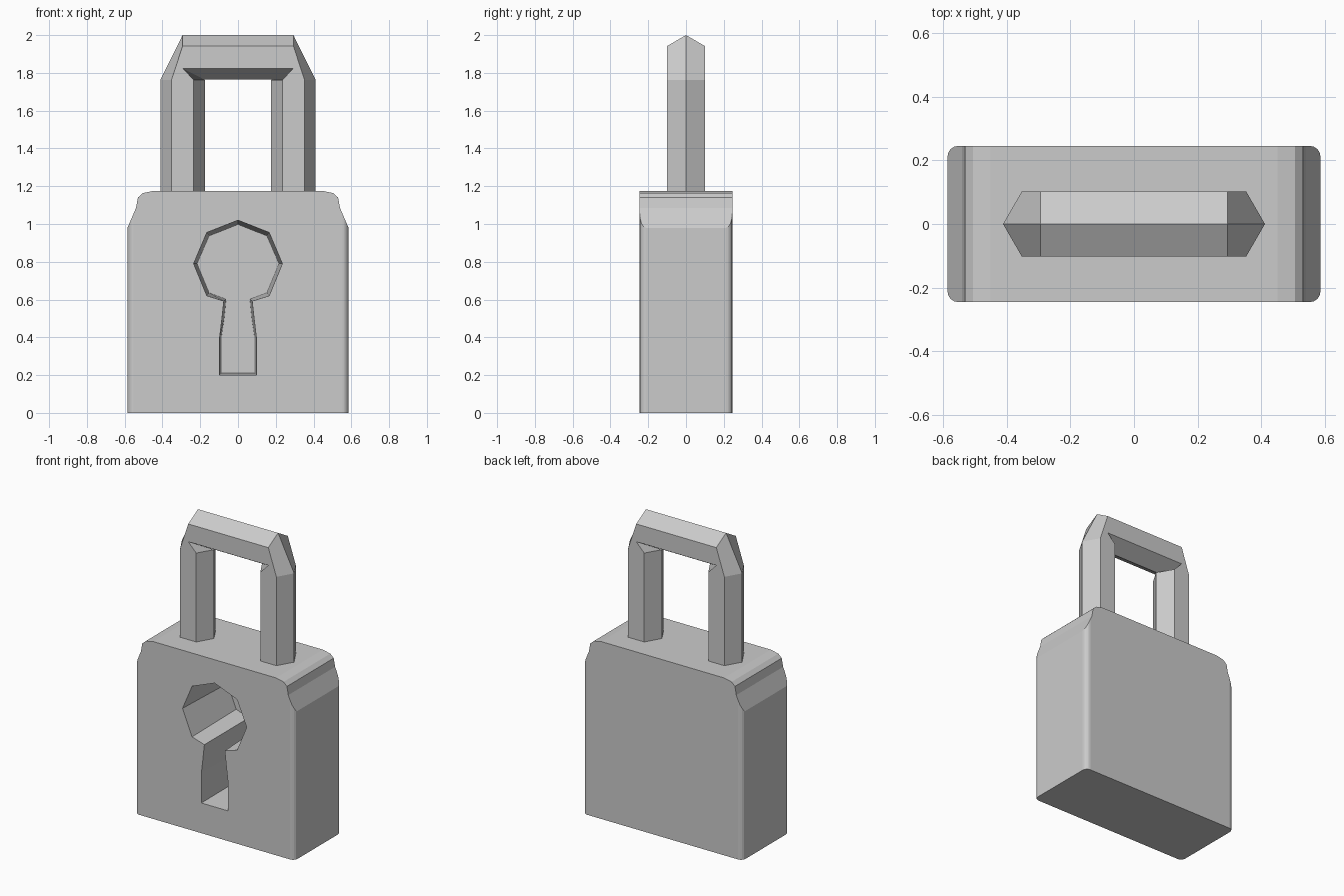
import bpy, math

if "Cube" in bpy.data.objects:
    bpy.data.objects.remove(bpy.data.objects["Cube"])


def mesh_from_rings(name, rings):
    """Closed solid lofted through rings of equal point count, capped at both ends."""
    n = len(rings[0])
    verts = [p for r in rings for p in r]
    faces = [tuple(range(n))[::-1],
             tuple(range(len(verts) - n, len(verts)))]
    for k in range(len(rings) - 1):
        for i in range(n):
            j = (i + 1) % n
            faces.append((k * n + i, k * n + j, (k + 1) * n + j, (k + 1) * n + i))
    me = bpy.data.meshes.new(name)
    me.from_pydata(verts, [], faces)
    ob = bpy.data.objects.new(name, me)
    bpy.context.collection.objects.link(ob)
    bpy.context.view_layer.objects.active = ob
    bpy.ops.object.select_all(action='DESELECT')
    ob.select_set(True)
    bpy.ops.object.mode_set(mode='EDIT')
    bpy.ops.mesh.select_all(action='SELECT')
    bpy.ops.mesh.normals_make_consistent(inside=False)
    bpy.ops.object.mode_set(mode='OBJECT')
    return ob


def mirrored(half):
    """Complete a right-hand outline (x >= 0) with its left-hand mirror."""
    return half + [(-x, z) for x, z in reversed(half) if x > 1e-6]


def boolean(target, cutter, operation):
    mod = target.modifiers.new(operation.title(), 'BOOLEAN')
    mod.operation = operation
    mod.solver = 'EXACT'
    mod.object = cutter
    cutter.hide_render = True
    bpy.context.view_layer.objects.active = target
    bpy.ops.object.modifier_apply(modifier=mod.name)
    bpy.data.objects.remove(cutter)


# Body: block with rounded upright edges
W, D, H, R = 0.585, 0.245, 1.175, 0.033
plan = []
for q, (sx, sy) in enumerate([(1, 1), (-1, 1), (-1, -1), (1, -1)]):
    for s in range(5):
        a = math.radians(90 * q + 22.5 * s)
        plan.append((sx * (W - R) + R * math.cos(a), sy * (D - R) + R * math.sin(a)))
body = mesh_from_rings("body", [[(x, y, z) for x, y in plan] for z in (0, H)])

# Stepped shoulders trimmed from the front profile
shoulder = mirrored([(0.7, -0.1), (0.7, 0.98), (W, 0.98), (0.555, 1.05), (0.54, 1.085),
                     (0.53, 1.14), (0.505, 1.163), (0.45, 1.1749)])
trim = mesh_from_rings("shoulder_trim", [[(x, y, z) for x, z in shoulder] for y in (-0.4, 0.4)])
boolean(body, trim, 'INTERSECT')

# Keyhole: deep, slightly tapered pocket in the front
outer = mirrored([(0, 1.02), (0.165, 0.955), (0.235, 0.79), (0.165, 0.62), (0.075, 0.592),
                  (0.085, 0.5), (0.097, 0.4), (0.097, 0.2)])
inner = mirrored([(0, 0.998), (0.153, 0.937), (0.217, 0.79), (0.153, 0.636), (0.063, 0.602),
                  (0.073, 0.5), (0.088, 0.4), (0.088, 0.21)])
rings = [[(x, y, z) for x, z in o] for o, y in
         ((outer, -0.26), (outer, -D + 0.001), (inner, 0.2))]
keyhole = mesh_from_rings("keyhole_cutter", rings)
boolean(body, keyhole, 'DIFFERENCE')

# Shackle: hexagonal bar swept up, across and down
LEG, BEND, RAD = 0.2935, 1.7635, 0.1175
BAR = 2.0 - RAD
hexa = [(RAD * math.cos(math.radians(60 * i)), RAD * math.sin(math.radians(60 * i)))
        for i in range(6)]


def leg_ring(side, z):
    return [(side * (LEG + u), v, z) for u, v in hexa]


def bar_ring(side):
    return [(side * LEG, v, BAR + u) for u, v in hexa]


mesh_from_rings("shackle", [leg_ring(-1, 1.1), leg_ring(-1, BEND), bar_ring(-1),
                            bar_ring(1), leg_ring(1, BEND), leg_ring(1, 1.1)])
